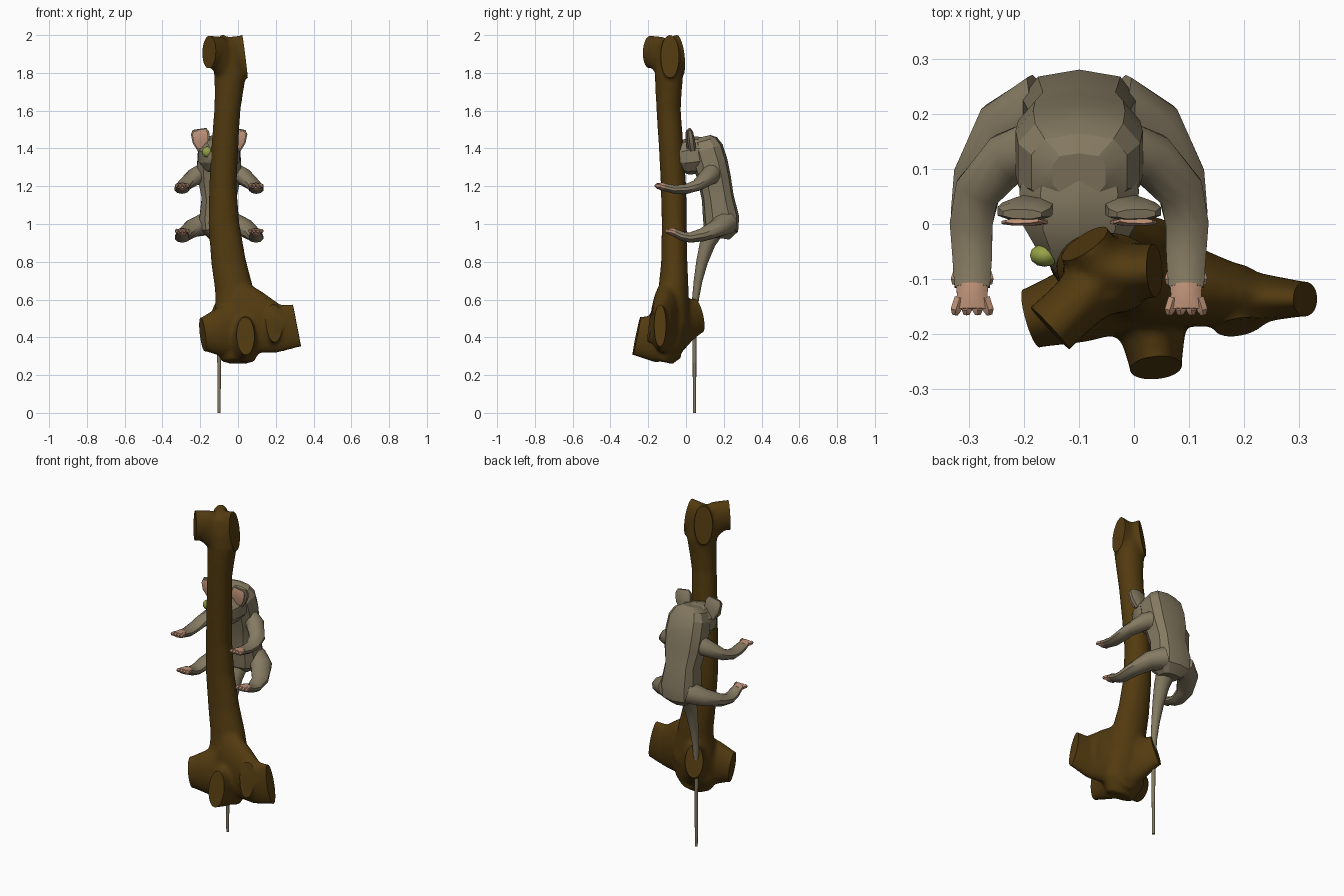
import bpy, bmesh, math
from mathutils import Vector


def material(name, rgb):
    m = bpy.data.materials.new(name)
    m.diffuse_color = (*rgb, 1)
    return m


BARK = material("bark brown", (0.085, 0.043, 0.005))
FUR = material("grey brown fur", (0.235, 0.195, 0.122))
SKIN = material("pink skin", (0.52, 0.29, 0.19))
EYE = material("green eye", (0.30, 0.36, 0.06))
CX = -0.1  # the animal's own mirror plane


def activate(ob):
    bpy.ops.object.select_all(action='DESELECT')
    ob.select_set(True)
    bpy.context.view_layer.objects.active = ob


def finish(bm, name, mat, angle):
    bmesh.ops.recalc_face_normals(bm, faces=bm.faces)
    me = bpy.data.meshes.new(name)
    bm.to_mesh(me)
    bm.free()
    me.materials.append(mat)
    ob = bpy.data.objects.new(name, me)
    bpy.context.collection.objects.link(ob)
    activate(ob)
    bpy.ops.object.shade_smooth_by_angle(angle=math.radians(angle))
    return ob


def loft(name, rings, mat, sides=12, hint=None, power=1.0, angle=40):
    """Skin elliptical rings (x, y, z, half width, half height) along a path."""
    bm = bmesh.new()
    pts = [Vector(r[:3]) for r in rings]
    loops = []
    for i, r in enumerate(rings):
        t = (pts[min(i + 1, len(pts) - 1)] - pts[max(i - 1, 0)]).normalized()
        if hint:
            h = Vector(hint)
            side = (h - t * h.dot(t)).normalized()
        else:
            side = t.cross(Vector((0, 0, 1))).normalized()
        up = side.cross(t)
        loop = []
        for k in range(sides):
            a = 2 * math.pi * (k + 0.5) / sides
            c, s = math.cos(a), math.sin(a)
            c = math.copysign(abs(c) ** power, c)
            s = math.copysign(abs(s) ** power, s)
            loop.append(bm.verts.new(pts[i] + side * c * r[3] + up * s * r[4]))
        loops.append(loop)
    for a, b in zip(loops, loops[1:]):
        for k in range(sides):
            j = (k + 1) % sides
            bm.faces.new((a[k], a[j], b[j], b[k]))
    bm.faces.new(loops[0])
    bm.faces.new(loops[-1])
    return finish(bm, name, mat, angle)


def ball(name, centre, radii, mat):
    bm = bmesh.new()
    bmesh.ops.create_uvsphere(bm, u_segments=12, v_segments=8, radius=1)
    for v in bm.verts:
        v.co = Vector([c + p * r for c, p, r in zip(centre, v.co, radii)])
    return finish(bm, name, mat, 40)


# Trunk with a flared foot
trunk = loft("trunk", [
    (0.0, -0.12, 0.27, 0.085, 0.055), (0.0, -0.10, 0.35, 0.13, 0.09),
    (0.0, -0.085, 0.47, 0.13, 0.105), (-0.015, -0.07, 0.60, 0.107, 0.085),
    (-0.022, -0.066, 0.66, 0.101, 0.08),
    (-0.05, -0.062, 0.80, 0.093, 0.07), (-0.075, -0.062, 1.0, 0.083, 0.067),
    (-0.08, -0.066, 1.2, 0.073, 0.068), (-0.07, -0.078, 1.4, 0.072, 0.066),
    (-0.057, -0.092, 1.6, 0.070, 0.065), (-0.048, -0.092, 1.70, 0.076, 0.070),
    (-0.042, -0.09, 1.79, 0.086, 0.076), (-0.05, -0.095, 1.87, 0.08, 0.07),
    (-0.055, -0.095, 1.965, 0.055, 0.05)], BARK, 20, (1, 0, 0))

# Sawn-off branches at the top, roots at the foot
stubs = [
    [(-0.05, -0.095, 1.85, 0.06, 0.10), (-0.11, -0.15, 1.908, 0.052, 0.092), (-0.153, -0.19, 1.91, 0.053, 0.09)],
    [(-0.06, -0.09, 1.86, 0.06, 0.09), (-0.01, -0.087, 1.882, 0.052, 0.115), (0.037, -0.085, 1.888, 0.049, 0.116)],
    [(-0.04, -0.10, 1.86, 0.06, 0.09), (-0.07, -0.065, 1.888, 0.053, 0.11), (-0.09, -0.036, 1.893, 0.05, 0.112)],
    [(0.0, -0.10, 0.44, 0.09, 0.17), (-0.11, -0.15, 0.425, 0.07, 0.125), (-0.187, -0.172, 0.415, 0.055, 0.09)],
    [(0.015, -0.08, 0.43, 0.10, 0.16), (0.032, -0.18, 0.39, 0.065, 0.125), (0.04, -0.262, 0.407, 0.047, 0.105)],
    [(-0.02, -0.09, 0.51, 0.09, 0.20), (0.10, -0.115, 0.475, 0.075, 0.165),
     (0.22, -0.135, 0.445, 0.047, 0.128), (0.312, -0.137, 0.463, 0.031, 0.118)],
    [(0.16, -0.09, 0.462, 0.05, 0.11), (0.183, -0.145, 0.465, 0.042, 0.11), (0.191, -0.188, 0.472, 0.039, 0.103)],
    [(0.0, -0.08, 0.46, 0.09, 0.16), (-0.06, 0.0, 0.495, 0.064, 0.12), (-0.10, 0.066, 0.515, 0.049, 0.093)],
]
parts = [trunk]
for rings in stubs:
    tip = (Vector(rings[-1][:3]) - Vector(rings[-2][:3])).normalized() * 0.05
    end = tuple(Vector(rings[-1][:3]) + tip) + rings[-1][3:]
    parts.append(loft("stub", rings + [end], BARK, 20))

# Fuse the wood into one softly blended piece
activate(trunk)
for p in parts:
    p.select_set(True)
bpy.ops.object.join()
for m in list(trunk.modifiers):
    trunk.modifiers.remove(m)
fuse = trunk.modifiers.new("fuse", 'REMESH')
fuse.mode, fuse.voxel_size = 'VOXEL', 0.01
soft = trunk.modifiers.new("soft", 'SMOOTH')
soft.factor, soft.iterations = 0.5, 14
for n in ("fuse", "soft"):
    bpy.ops.object.modifier_apply(modifier=n)

# Saw each stub off flat
bm = bmesh.new()
bm.from_mesh(trunk.data)
for rings in stubs:
    c = Vector(rings[-1][:3])
    n = (c - Vector(rings[-2][:3])).normalized()
    side = n.cross(Vector((0, 0, 1))).normalized()
    up = side.cross(n)
    w, h = rings[-1][3] * 1.5, rings[-1][4] * 1.4

    def near(v):
        d = v.co - c
        return -0.02 < d.dot(n) < 0.1 and abs(d.dot(side)) < w and abs(d.dot(up)) < h

    faces = [f for f in bm.faces if any(near(v) for v in f.verts)]
    geom = faces + list({e for f in faces for e in f.edges}) + list({v for f in faces for v in f.verts})
    bmesh.ops.bisect_plane(bm, geom=geom, plane_co=c, plane_no=n, clear_outer=True)
    bmesh.ops.holes_fill(bm, edges=[e for e in bm.edges if e.is_boundary], sides=0)
bmesh.ops.recalc_face_normals(bm, faces=bm.faces)
for f in bm.faces:
    f.material_index = 0
bm.to_mesh(trunk.data)
bm.free()
if not trunk.data.materials:
    trunk.data.materials.append(BARK)
activate(trunk)
bpy.ops.object.shade_smooth_by_angle(angle=math.radians(40))

# Body, faceted, upright against the trunk
loft("body", [
    (CX, 0.18, 0.925, 0.055, 0.05), (CX, 0.186, 0.965, 0.10, 0.09),
    (CX, 0.186, 1.03, 0.108, 0.096), (CX, 0.168, 1.14, 0.095, 0.085),
    (CX, 0.150, 1.24, 0.115, 0.088), (CX, 0.130, 1.32, 0.12, 0.092),
    (CX, 0.108, 1.395, 0.115, 0.09), (CX, 0.095, 1.44, 0.09, 0.072),
    (CX, 0.09, 1.462, 0.05, 0.04)],
    FUR, 10, (1, 0, 0), 0.68, 20)

# Head, pointing forward
loft("head", [
    (CX, 0.13, 1.365, 0.10, 0.085), (CX, 0.06, 1.365, 0.114, 0.100),
    (CX, 0.0, 1.355, 0.106, 0.094), (CX, -0.045, 1.35, 0.078, 0.072),
    (CX, -0.085, 1.335, 0.045, 0.042), (CX, -0.105, 1.33, 0.02, 0.02)],
    FUR, 10, None, 0.9, 25)
ball("nose", (CX, -0.105, 1.335), (0.016, 0.012, 0.012), SKIN)

# Tail, tapering to a thin hanging end
loft("tail", [
    (CX, 0.16, 0.98, 0.06, 0.05), (CX, 0.115, 0.90, 0.045, 0.042),
    (CX, 0.085, 0.80, 0.034, 0.031), (CX, 0.064, 0.70, 0.025, 0.023),
    (CX, 0.05, 0.60, 0.019, 0.018), (CX, 0.045, 0.45, 0.012, 0.011),
    (CX, 0.045, 0.0, 0.008, 0.008)], FUR, 10, (1, 0, 0))


def mirrored(rings, s):
    return [(CX + s * r[0], *r[1:]) for r in rings]


foreleg = [(0.07, 0.14, 1.27, 0.055, 0.06), (0.13, 0.12, 1.25, 0.05, 0.048),
           (0.185, 0.06, 1.205, 0.044, 0.031), (0.197, 0.0, 1.185, 0.041, 0.026),
           (0.195, -0.06, 1.183, 0.038, 0.023), (0.195, -0.115, 1.195, 0.034, 0.021)]
hindleg = [(0.06, 0.21, 1.005, 0.07, 0.065), (0.135, 0.172, 0.98, 0.06, 0.05),
           (0.186, 0.085, 0.942, 0.046, 0.035), (0.195, 0.02, 0.928, 0.041, 0.027),
           (0.195, -0.025, 0.937, 0.036, 0.024), (0.195, -0.06, 0.955, 0.032, 0.022)]

for s, label in ((-1, "left"), (1, "right")):
    for name, rings in (("foreleg", foreleg), ("hindleg", hindleg)):
        loft(f"{name}_{label}", mirrored(rings, s), FUR, 10)
        # Bare paw, flaring into four short toes
        x, y, z = rings[-1][:3]
        loft(f"{name}_paw_{label}", mirrored([
            (x, y + 0.004, z, 0.031, 0.021), (x, y - 0.015, z + 0.004, 0.029, 0.021),
            (x, y - 0.040, z + 0.007, 0.036, 0.014)], s), SKIN, 10)
        for k in range(4):
            o = (k - 1.5) * 0.019
            loft(f"{name}_toe_{k + 1}_{label}", mirrored([
                (x + o * 0.8, y - 0.02, z + 0.006, 0.011, 0.013),
                (x + o * 1.05, y - 0.042, z + 0.008, 0.011, 0.012),
                (x + o * 1.1, y - 0.050, z + 0.006, 0.006, 0.006)], s), SKIN, 6)

    # Ears: upright flaring flaps with a pink inner face
    loft(f"ear_{label}", mirrored([
        (0.080, 0.035, 1.395, 0.036, 0.020), (0.094, 0.028, 1.44, 0.050, 0.021),
        (0.101, 0.022, 1.482, 0.052, 0.017), (0.104, 0.018, 1.502, 0.038, 0.009)],
        s), FUR, 8, (1, 0, 0), 0.8)
    loft(f"inner_ear_{label}", mirrored([
        (0.086, 0.009, 1.405, 0.030, 0.006), (0.096, 0.003, 1.44, 0.042, 0.006),
        (0.102, 0.003, 1.480, 0.043, 0.006), (0.104, 0.006, 1.494, 0.032, 0.005)],
        s), SKIN, 8, (1, 0, 0), 0.8)
    ball(f"eye_{label}", (CX + s * 0.063, -0.057, 1.382), (0.027, 0.021, 0.028), EYE)
